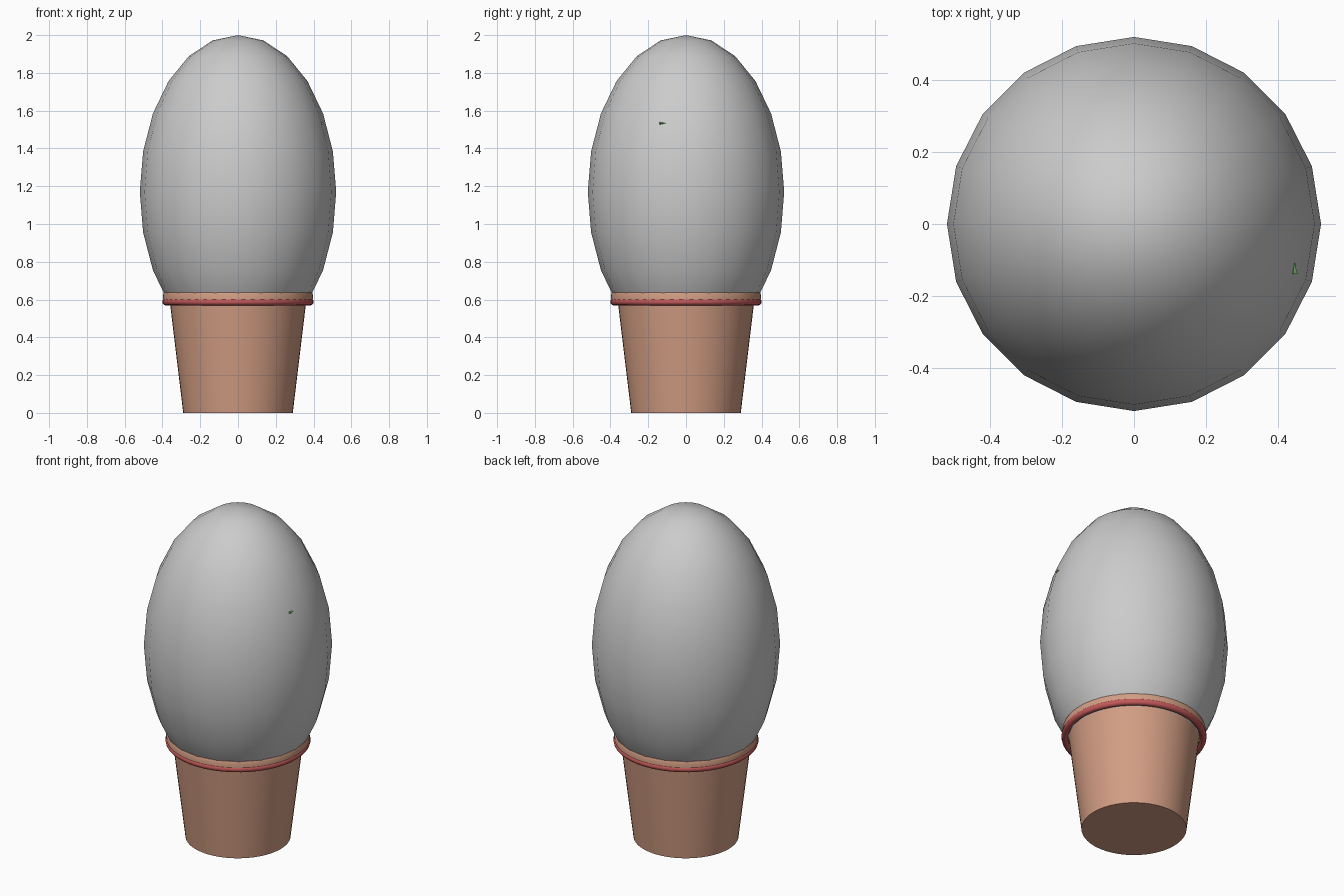
import bpy, bmesh, math
from mathutils import Matrix

if "Cube" in bpy.data.objects:
    bpy.data.objects.remove(bpy.data.objects["Cube"])


def material(name, rgb):
    m = bpy.data.materials.new(name)
    m.diffuse_color = (*rgb, 1)
    m.use_nodes = True
    m.node_tree.nodes["Principled BSDF"].inputs["Base Color"].default_value = m.diffuse_color
    return m


def finish(name, mat=None, angle=40):
    ob = bpy.context.object
    ob.name = ob.data.name = name
    if mat:
        ob.data.materials.append(mat)
    bpy.ops.object.shade_smooth_by_angle(angle=math.radians(angle))
    return ob


def lathe(name, profile, mat, steps=48):
    bm = bmesh.new()
    vs = [bm.verts.new((r, 0, z)) for r, z in profile]
    es = [bm.edges.new(p) for p in zip(vs, vs[1:])]
    bmesh.ops.spin(bm, geom=vs + es, cent=(0, 0, 0), axis=(0, 0, 1),
                   angle=2 * math.pi, steps=steps)
    bmesh.ops.remove_doubles(bm, verts=bm.verts, dist=1e-5)
    bmesh.ops.recalc_face_normals(bm, faces=bm.faces)
    me = bpy.data.meshes.new(name)
    bm.to_mesh(me)
    bm.free()
    ob = bpy.data.objects.new(name, me)
    bpy.context.collection.objects.link(ob)
    bpy.ops.object.select_all(action='DESELECT')
    ob.select_set(True)
    bpy.context.view_layer.objects.active = ob
    return finish(name, mat, 35)


clay = material("clay", (0.65, 0.34, 0.23))
red = material("red", (0.55, 0.10, 0.10))
green = material("green", (0.15, 0.42, 0.12))

# Tapered pot with an overhanging rounded rim and a recessed inside
lathe("pot", [(0, 0), (0.29, 0), (0.36, 0.58), (0.385, 0.58), (0.395, 0.59),
              (0.397, 0.625), (0.392, 0.637), (0.38, 0.643), (0.36, 0.635),
              (0.35, 0.60), (0.31, 0.33), (0, 0.33)], clay)

# Red band around the rim
bpy.ops.mesh.primitive_torus_add(major_segments=48, minor_segments=12,
                                 major_radius=0.382, minor_radius=0.019,
                                 location=(0, 0, 0.588))
finish("rim_band", red, 60)

# Egg-shaped dome sitting in the pot
bpy.ops.mesh.primitive_uv_sphere_add(segments=20, ring_count=12, radius=1,
                                     location=(0, 0, 1.17))
dome = bpy.context.object
dome.data.transform(Matrix.Diagonal((0.52, 0.52, 0.83, 1)))
finish("dome", None, 60)

# Tiny leaf tip poking through the dome
bpy.ops.mesh.primitive_cone_add(vertices=4, radius1=0.018, radius2=0, depth=0.042,
                                location=(0.444, -0.118, 1.533),
                                rotation=(-math.pi / 2, 0, 0))
leaf = bpy.context.object
leaf.data.transform(Matrix.Diagonal((0.6, 0.35, 1, 1)))
finish("leaf_tip", green, 30)
